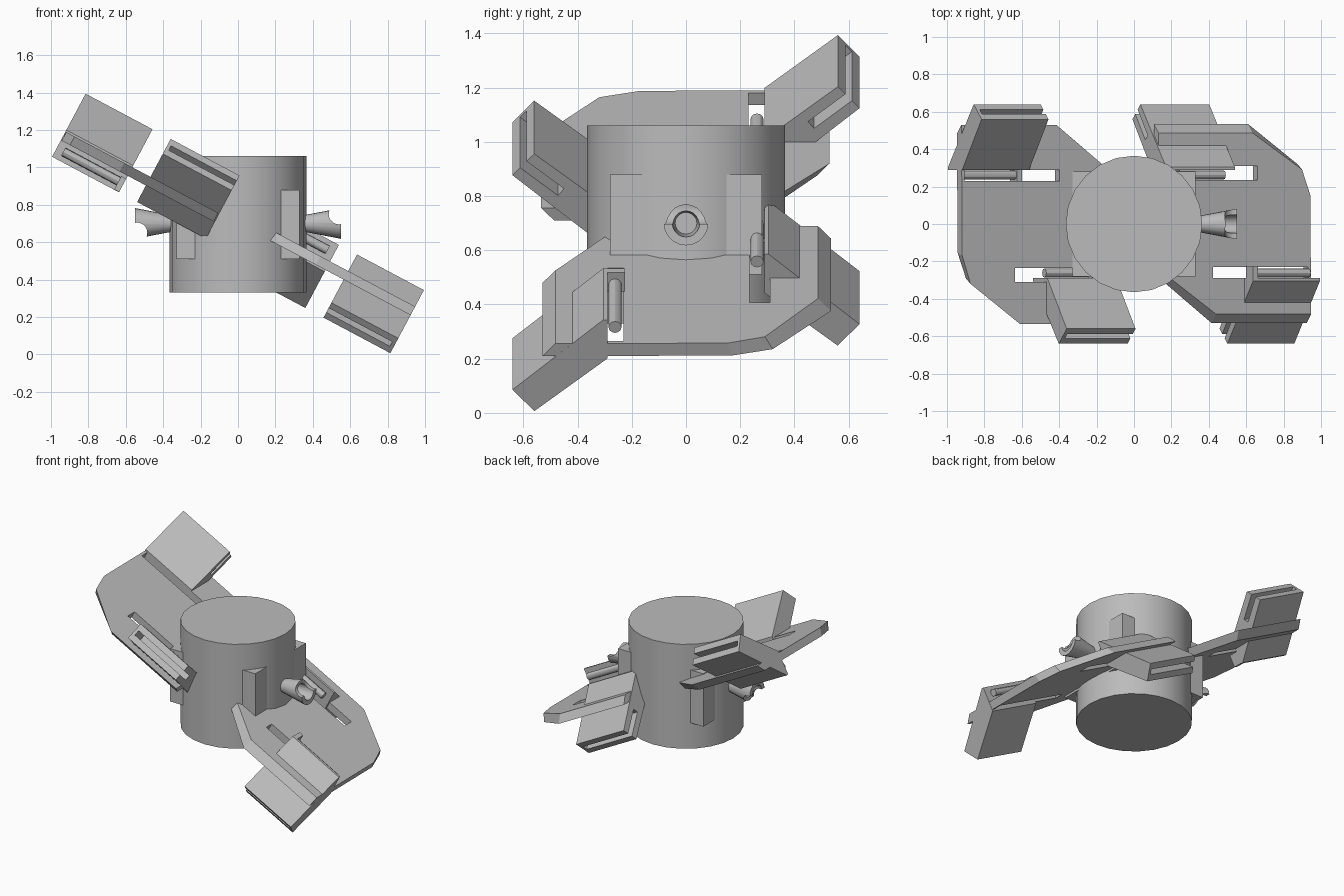
import bpy, bmesh, math
from mathutils import Matrix, Vector

cube = bpy.data.objects.get("Cube")
if cube:
    bpy.data.objects.remove(cube)

grey = bpy.data.materials.new("plain_grey")
grey.use_nodes = True
grey.diffuse_color = (0.5, 0.5, 0.5, 1)
grey.node_tree.nodes["Principled BSDF"].inputs["Base Color"].default_value = (0.5, 0.5, 0.5, 1)

CENTRE = Vector((0, 0, 0.7))
TILT = Matrix.Rotation(math.radians(28), 3, 'Y')


def finish(name, bm):
    bmesh.ops.recalc_face_normals(bm, faces=bm.faces)
    mesh = bpy.data.meshes.new(name)
    bm.to_mesh(mesh)
    bm.free()
    mesh.materials.append(grey)
    obj = bpy.data.objects.new(name, mesh)
    bpy.context.collection.objects.link(obj)
    return obj


def loft(name, ring_a, ring_b, place):
    """Solid between two matching rings of points."""
    bm = bmesh.new()
    a = [bm.verts.new(place(Vector(p))) for p in ring_a]
    b = [bm.verts.new(place(Vector(p))) for p in ring_b]
    bm.faces.new(a)
    bm.faces.new(b)
    for i in range(len(a)):
        j = (i + 1) % len(a)
        bm.faces.new((a[i], a[j], b[j], b[i]))
    return finish(name, bm)


def prism(name, profile, u0, u1, place):
    return loft(name, [(u0, y, w) for y, w in profile], [(u1, y, w) for y, w in profile], place)


def box(name, u0, u1, y0, y1, w0, w1, place):
    return prism(name, [(y0, w0), (y1, w0), (y1, w1), (y0, w1)], u0, u1, place)


def cut(obj, cutter):
    mod = obj.modifiers.new("cut", 'BOOLEAN')
    mod.operation = 'DIFFERENCE'
    mod.solver = 'EXACT'
    mod.object = cutter
    bpy.context.view_layer.objects.active = obj
    bpy.ops.object.modifier_apply(modifier=mod.name)
    bpy.data.objects.remove(cutter)


def smooth(obj):
    bpy.ops.object.select_all(action='DESELECT')
    obj.select_set(True)
    bpy.context.view_layer.objects.active = obj
    bpy.ops.object.shade_smooth_by_angle(angle=math.radians(30))


def ring(x, r, n):
    return [(x, r * math.cos(i * math.tau / n), r * math.sin(i * math.tau / n)) for i in range(n)]


# Central drum and the block whose corners stand out of it
bm = bmesh.new()
bmesh.ops.create_cone(bm, cap_ends=True, segments=24, radius1=0.365, radius2=0.365, depth=0.73,
                      matrix=Matrix.Translation((0, 0, 0.695)))
smooth(finish("drum", bm))
box("drum_block", -0.33, 0.33, -0.28, 0.28, 0.51, 0.88, lambda p: p)

# Wing plate outline (along the wing, across it)
OUTLINE = [(0.12, 0.535), (0.69, 0.535), (0.99, 0.32), (1.04, 0.17), (1.045, -0.53),
           (0.47, -0.53), (0.18, -0.31), (0.12, -0.2)]
# Pod cross-section and the groove in its rim
POD = [(-0.64, -0.14), (-0.56, -0.23), (-0.29, -0.01), (-0.29, 0.152), (-0.305, 0.152)]
IN = Vector((0.77, 0.64))
SIDE = Vector((0.64, -0.77)) * 0.018
RIM = Vector((-0.6, -0.185))


def pod(name, u0, u1, flip, place):
    def put(p):
        return place(Vector((p.x, p.y * flip, p.z)))
    body = prism(name, POD, u0, u1, put)
    start, end = RIM - IN * 0.05, RIM + IN * 0.18
    groove = prism("groove_cutter", [start - SIDE, start + SIDE, end + SIDE, end - SIDE],
                   u0 - 0.05, u1 - 0.02, put)
    cut(body, groove)
    # Rail beside the pod, held by an end block
    def rail_place(p):
        return put(p + Vector((0, -0.262, 0.1)))
    smooth(loft(name + "_rail", ring(u0, 0.024, 12), ring(u1 - 0.04, 0.024, 12), rail_place))
    box(name + "_rail_end", u0, u0 + 0.03, -0.3, -0.225, 0.07, 0.15, put)


# The left half is the right half inverted through the centre
for side, sign in (("left", 1), ("right", -1)):
    def place(p, sign=sign):
        return CENTRE + sign * (TILT @ p)

    def straight(p, sign=sign):
        return CENTRE + sign * p

    plate = loft(side + "_wing_plate", [(u, y, 0) for u, y in OUTLINE],
                 [(u, y * 0.91, 0.052) for u, y in OUTLINE], place)
    cut(plate, box("slot_cutter", 0.45, 1.025, -0.29, -0.23, -0.1, 0.1, place))
    cut(plate, box("slot_cutter", 0.25, 0.72, 0.235, 0.31, -0.1, 0.1, place))

    pod(side + "_outer_pod", 0.64, 1.045, 1, place)
    pod(side + "_inner_pod", 0.113, 0.53, -1, place)

    # Hollow flared nozzle with a notched mouth
    nozzle = loft(side + "_nozzle", ring(0.33, 0.04, 20), ring(0.55, 0.082, 20), straight)
    cut(nozzle, loft("bore_cutter", ring(0.42, 0.04, 20), ring(0.6, 0.055, 20), straight))
    notch = loft("notch_cutter", ring(-0.2, 0.055, 20), ring(0.2, 0.055, 20),
                 lambda p: straight(Vector((0.54 + p.y, p.x, 0.05 + p.z))))
    cut(nozzle, notch)
    smooth(nozzle)
